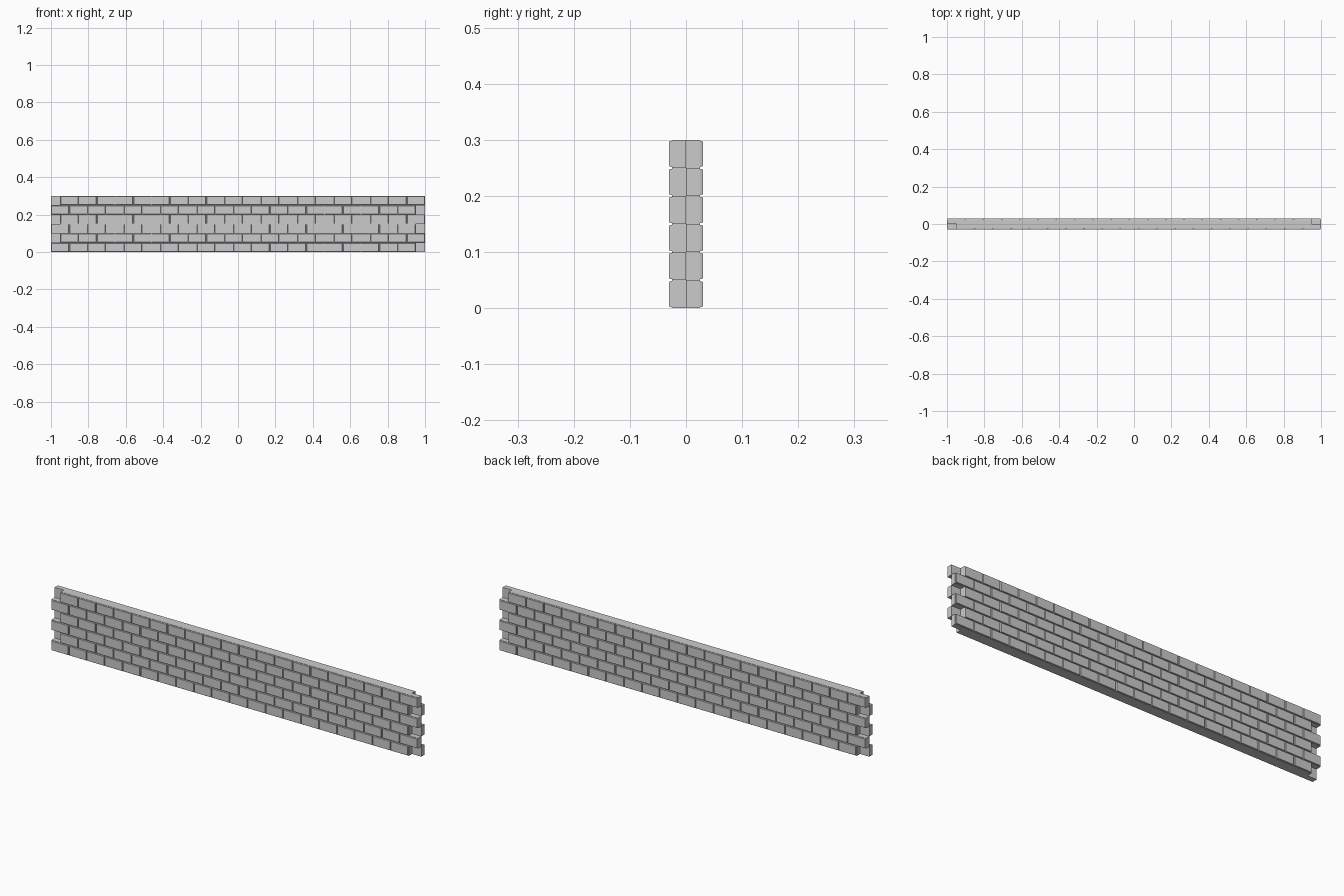
import bpy, bmesh, math

if "Cube" in bpy.data.objects:
    bpy.data.objects.remove(bpy.data.objects["Cube"])

ROWS, ROW_H = 6, 0.05        # courses
BRICKS = 20                  # bricks per course
HALF, TOOTH = 1.0, 0.05      # half length and interlocking step
CORE_Y, FACE_Y = -0.025, -0.03
PAD_BASE, PAD_FACE = 0.0015, 0.003   # mortar gaps at brick root and face


def row_span(r):
    """Left and right end of a front course; alternate courses shift by one tooth."""
    return (-HALF, HALF - TOOTH) if r % 2 == 0 else (-HALF + TOOTH, HALF)


def make_object(name, bm, turned):
    if turned:  # the back is the front turned half a circle about z
        for v in bm.verts:
            v.co.x, v.co.y = -v.co.x, -v.co.y
    bmesh.ops.recalc_face_normals(bm, faces=bm.faces)
    me = bpy.data.meshes.new(name)
    bm.to_mesh(me)
    bm.free()
    ob = bpy.data.objects.new(name, me)
    bpy.context.collection.objects.link(ob)


def core(name, turned):
    """Toothed mortar slab, one stepped outline extruded in y."""
    left, right = [], []
    for r in range(ROWS):
        x0, x1 = row_span(r)
        for z in (r * ROW_H, (r + 1) * ROW_H):
            left.append((x0, z))
            right.append((x1, z))
    outline = right + left[::-1]
    bm = bmesh.new()
    f = bm.faces.new([bm.verts.new((x, CORE_Y, z)) for x, z in outline])
    ext = bmesh.ops.extrude_face_region(bm, geom=[f], use_keep_orig=True)
    for v in ext["geom"]:
        if isinstance(v, bmesh.types.BMVert):
            v.co.y = 0
    make_object(name, bm, turned)


def bricks(name, turned):
    """Raised brick faces on the slab."""
    bm = bmesh.new()
    for r in range(ROWS):
        x0, x1 = row_span(r)
        w = (x1 - x0) / BRICKS
        for i in range(BRICKS):
            a, b = x0 + i * w, x0 + (i + 1) * w
            c, d = r * ROW_H, (r + 1) * ROW_H
            rings = []
            for y, p in ((CORE_Y, PAD_BASE), (FACE_Y, PAD_FACE)):
                rings.append([bm.verts.new(co) for co in (
                    (a + p, y, c + p), (b - p, y, c + p),
                    (b - p, y, d - p), (a + p, y, d - p))])
            base, face = rings
            bm.faces.new(face)
            bm.faces.new(base[::-1])
            for k in range(4):
                n = (k + 1) % 4
                bm.faces.new((base[k], base[n], face[n], face[k]))
    make_object(name, bm, turned)


for side, turned in (("front", False), ("back", True)):
    core(side + "_wall_core", turned)
    bricks(side + "_bricks", turned)
